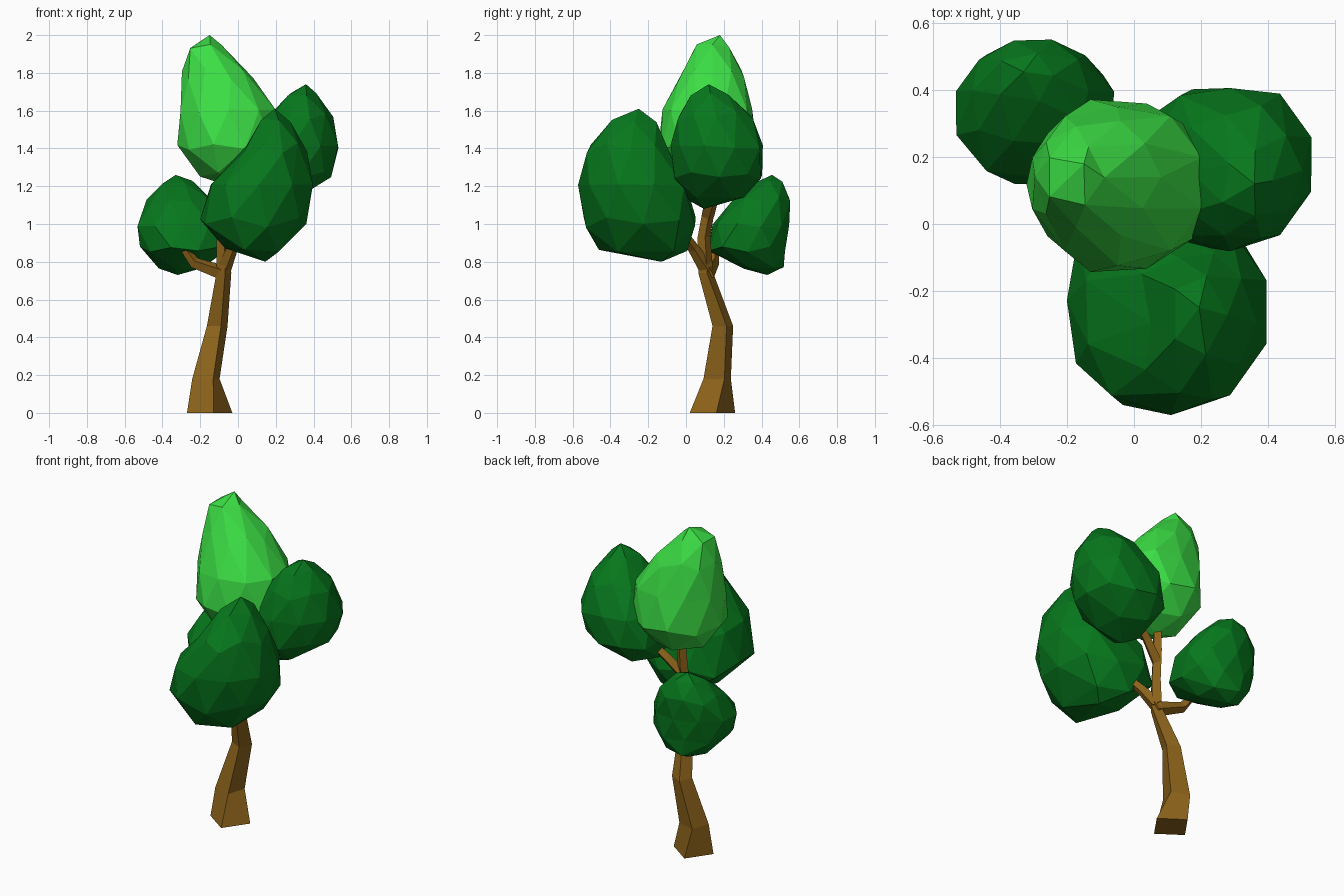
import bpy, bmesh, math, random
from mathutils import Vector

random.seed(3)


def material(name, color):
    m = bpy.data.materials.new(name)
    m.diffuse_color = (*color, 1)
    return m


BARK = material("bark", (0.27, 0.127, 0.011))
DARK = material("dark_leaves", (0.002, 0.185, 0.012))
LIGHT = material("light_leaves", (0.045, 0.74, 0.06))


def finish(name, bm, mat):
    bmesh.ops.recalc_face_normals(bm, faces=bm.faces[:])
    me = bpy.data.meshes.new(name)
    bm.to_mesh(me)
    bm.free()
    me.materials.append(mat)
    ob = bpy.data.objects.new(name, me)
    bpy.context.collection.objects.link(ob)


def limb(name, path, flat=False):
    """Four-sided tapering limb through (x, y, z, radius, optional turn) points."""
    bm = bmesh.new()
    pts = [Vector(p[:3]) for p in path]
    rings = []
    for i, p in enumerate(pts):
        t = pts[min(i + 1, len(pts) - 1)] - pts[max(i - 1, 0)]
        t = Vector((0, 0, 1)) if flat else t.normalized()
        q = Vector((0, 0, 1)).rotation_difference(t)
        turn = path[i][4] if len(path[i]) > 4 else -80
        ring = []
        for k in range(4):
            a = math.radians(turn + 90 * k)
            ring.append(bm.verts.new(p + q @ Vector((math.cos(a), math.sin(a), 0)) * path[i][3]))
        rings.append(ring)
    for lo, hi in zip(rings, rings[1:]):
        for k in range(4):
            n = (k + 1) % 4
            bm.faces.new((lo[k], lo[n], hi[n], hi[k]))
    bm.faces.new(rings[0][::-1])
    bm.faces.new(rings[-1])
    finish(name, bm, BARK)


def foliage(name, rows, mat, swell, bias):
    """Icosphere fitted to rows of (z, x min, x max, y min, y max), top to bottom.
    Swell makes it boxier; bias fills out one corner and trims the opposite one."""
    bm = bmesh.new()
    bmesh.ops.create_icosphere(bm, subdivisions=2, radius=1)
    top, bottom = rows[0][0], rows[-1][0]
    for v in bm.verts:
        pole = abs(v.co.z) > 0.99
        z = bottom + (top - bottom) * (v.co.z + 1) / 2
        if not pole:
            z += random.uniform(-0.012, 0.012)
        z = min(max(z, bottom), top)
        for a, b in zip(rows, rows[1:]):
            if a[0] >= z >= b[0]:
                f = (a[0] - z) / (a[0] - b[0])
                x0, x1, y0, y1 = [m + (n - m) * f for m, n in zip(a[1:], b[1:])]
                break
        d = Vector((0, 0))
        if not pole:
            d = Vector((v.co.x, v.co.y)).normalized() * swell + Vector(bias)
        dx, dy = [min(max(c, -1.01), 1.01) for c in d]
        v.co = ((x0 + x1) / 2 + dx * (x1 - x0) / 2,
                (y0 + y1) / 2 + dy * (y1 - y0) / 2, z)
    finish(name, bm, mat)


# Trunk and branches
limb("trunk", [(-0.15, 0.14, 0, 0.122), (-0.17, 0.165, 0.18, 0.082, -62),
               (-0.11, 0.195, 0.46, 0.058, -70), (-0.075, 0.105, 0.74, 0.04),
               (-0.08, 0.095, 0.93, 0.034), (-0.065, 0.125, 1.1, 0.032),
               (-0.055, 0.135, 1.35, 0.025)], flat=True)
limb("left_branch", [(-0.06, 0.11, 0.735, 0.042), (-0.23, 0.145, 0.795, 0.031),
                     (-0.30, 0.155, 0.89, 0.02)])
limb("front_branch", [(-0.075, 0.11, 0.76, 0.04), (-0.03, 0.04, 0.87, 0.03),
                      (0.04, -0.03, 0.97, 0.023)])
limb("right_branch", [(-0.07, 0.115, 1.04, 0.034), (0.03, 0.145, 1.14, 0.029),
                      (0.14, 0.17, 1.23, 0.022)])

# Leaf clumps
foliage("top_foliage", [
    (2.00, -0.17, -0.13, 0.16, 0.20), (1.95, -0.27, -0.09, 0.05, 0.22),
    (1.80, -0.30, 0.06, -0.03, 0.30), (1.60, -0.32, 0.20, -0.13, 0.35),
    (1.42, -0.325, 0.21, -0.16, 0.37), (1.28, -0.26, 0.15, -0.09, 0.30),
    (1.20, -0.10, 0.01, 0.07, 0.17)], LIGHT, 1.04, (0.05, 0.05))
foliage("right_foliage", [
    (1.74, 0.34, 0.38, 0.10, 0.14), (1.66, 0.23, 0.44, -0.01, 0.26),
    (1.55, 0.15, 0.52, -0.06, 0.36), (1.40, 0.05, 0.55, -0.09, 0.41),
    (1.25, 0.03, 0.50, -0.08, 0.40), (1.15, 0.06, 0.37, -0.03, 0.33),
    (1.08, 0.12, 0.22, 0.05, 0.14)], DARK, 1.05, (-0.07, 0.07))
foliage("front_foliage", [
    (1.61, 0.17, 0.22, -0.29, -0.21), (1.57, 0.13, 0.26, -0.38, -0.17),
    (1.40, 0.04, 0.36, -0.53, -0.10), (1.20, -0.15, 0.41, -0.57, 0.00),
    (1.06, -0.22, 0.40, -0.56, 0.05), (0.93, -0.14, 0.31, -0.53, 0.04),
    (0.85, -0.04, 0.24, -0.46, 0.00), (0.80, 0.11, 0.18, -0.18, -0.08)],
    DARK, 1.09, (-0.08, 0.08))
foliage("back_left_foliage", [
    (1.26, -0.36, -0.30, 0.43, 0.48), (1.20, -0.44, -0.19, 0.34, 0.54),
    (1.10, -0.51, -0.12, 0.22, 0.57), (0.98, -0.555, -0.06, 0.13, 0.55),
    (0.86, -0.52, -0.07, 0.12, 0.54), (0.78, -0.45, -0.14, 0.26, 0.54),
    (0.73, -0.36, -0.28, 0.40, 0.46)], DARK, 1.03, (0.06, -0.06))
